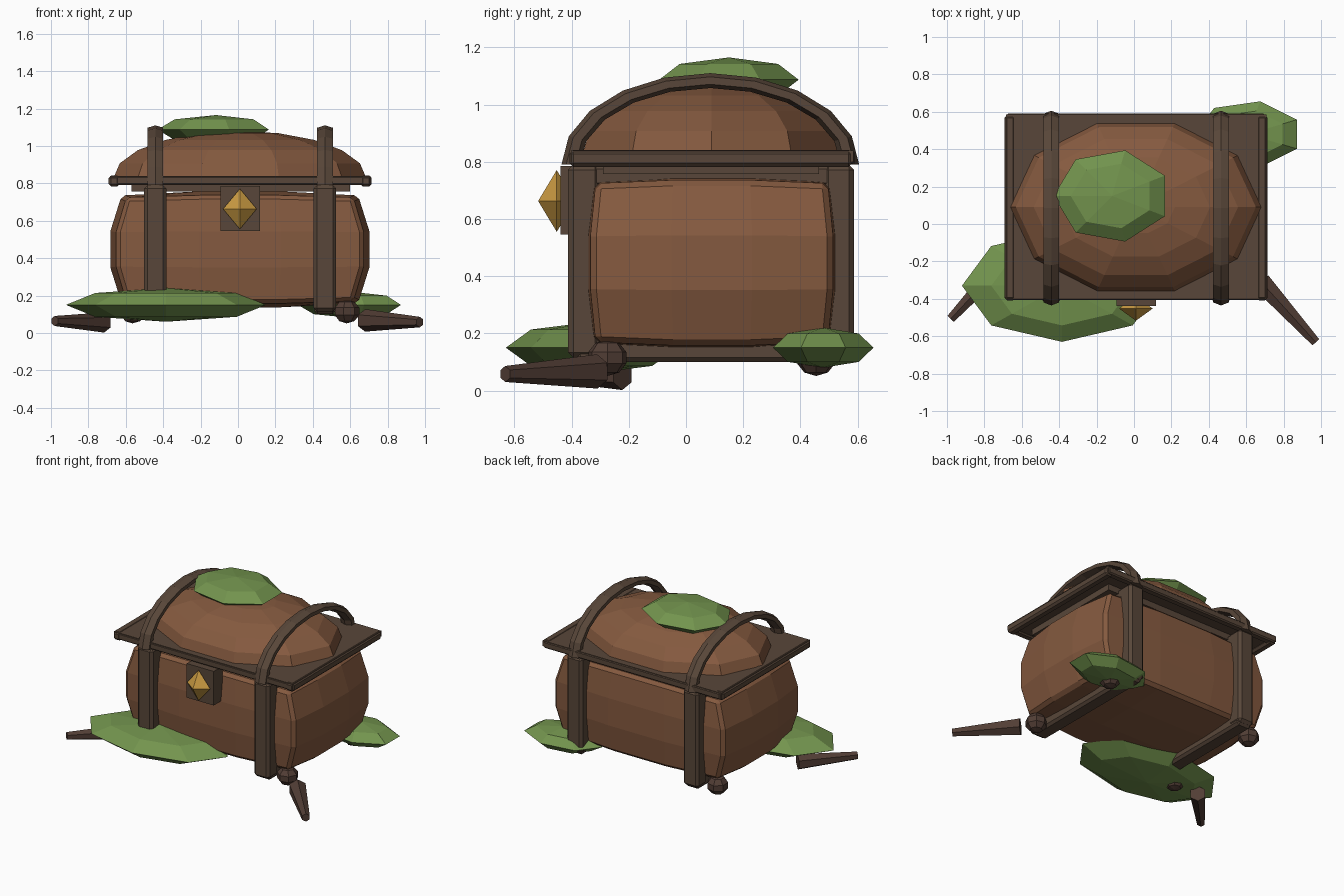
import bpy, bmesh, math
from mathutils import Vector

if "Cube" in bpy.data.objects:
    bpy.data.objects.remove(bpy.data.objects["Cube"])


def material(name, color):
    m = bpy.data.materials.new(name)
    m.diffuse_color = (*color, 1)
    m.use_nodes = True
    m.node_tree.nodes["Principled BSDF"].inputs["Base Color"].default_value = m.diffuse_color
    return m


WOOD = material("warm_wood", (0.235, 0.102, 0.050))
DARK = material("dark_wood", (0.098, 0.062, 0.041))
ROOT = material("root_brown", (0.085, 0.048, 0.036))
MOSS = material("moss_green", (0.171, 0.296, 0.076))
GOLD = material("gold", (0.60, 0.33, 0.055))


def finish(name, bm, mat, bevel=0.0):
    bmesh.ops.recalc_face_normals(bm, faces=bm.faces)
    me = bpy.data.meshes.new(name)
    bm.to_mesh(me)
    bm.free()
    me.materials.append(mat)
    ob = bpy.data.objects.new(name, me)
    bpy.context.collection.objects.link(ob)
    if bevel:
        mod = ob.modifiers.new("bevel", 'BEVEL')
        mod.width = bevel
        mod.segments = 1
        mod.angle_limit = math.radians(40)
    return ob


def box(name, lo, hi, mat, bevel=0.0):
    bm = bmesh.new()
    bmesh.ops.create_cube(bm, size=1)
    for v in bm.verts:
        v.co = [lo[i] + (v.co[i] + 0.5) * (hi[i] - lo[i]) for i in range(3)]
    return finish(name, bm, mat, bevel)


def blob(name, c, r, seg, rings, mat, phase=0.0, half=False):
    """Faceted ellipsoid, optionally only the upper half."""
    bm = bmesh.new()
    top = bm.verts.new((c[0], c[1], c[2] + r[2]))
    loops = []
    last = rings // 2 if half else rings - 1
    for i in range(1, last + 1):
        t = math.pi * i / rings
        loops.append([bm.verts.new((
            c[0] + r[0] * math.sin(t) * math.cos(phase + math.tau * k / seg),
            c[1] + r[1] * math.sin(t) * math.sin(phase + math.tau * k / seg),
            c[2] + r[2] * math.cos(t))) for k in range(seg)])
    for k in range(seg):
        n = (k + 1) % seg
        bm.faces.new((top, loops[0][k], loops[0][n]))
        for a, b in zip(loops, loops[1:]):
            bm.faces.new((a[k], b[k], b[n], a[n]))
    if half:
        bm.faces.new(loops[-1])
    else:
        bot = bm.verts.new((c[0], c[1], c[2] - r[2]))
        for k in range(seg):
            bm.faces.new((bot, loops[-1][(k + 1) % seg], loops[-1][k]))
    return finish(name, bm, mat)


def taper(name, a, b, r1, r2, mat, sides=6):
    """Tapered prism between two points."""
    a, b = Vector(a), Vector(b)
    bm = bmesh.new()
    bmesh.ops.create_cone(bm, cap_ends=True, segments=sides,
                          radius1=r1, radius2=r2, depth=(b - a).length)
    q = (b - a).to_track_quat('Z', 'Y')
    for v in bm.verts:
        v.co = q @ v.co + (a + b) / 2
    return finish(name, bm, mat)


# Bulging chest body: a 3x3x3 gridded block swollen on every face
bm = bmesh.new()
bmesh.ops.create_cube(bm, size=2)
bmesh.ops.subdivide_edges(bm, edges=bm.edges[:], cuts=2, use_grid_fill=True)
for v in bm.verts:
    u, w, h = v.co
    bu, bw, bh = ((1 - t * t) * 9 / 8 for t in (u, w, h))
    v.co = (0.01 + 0.605 * u * (1 + 0.045 * bw + 0.09 * bh + 0.01 * bw * bh),
            0.09 + 0.405 * w * (1 + 0.045 * bu + 0.045 * bh + 0.015 * bu * bh),
            0.447 + 0.277 * h * (1 + 0.04 * bu + 0.04 * bw + 0.04 * bu * bw))
finish("chest_body", bm, WOOD, 0.02)

# Lid: rim plate with edge bars, a thin inner lip and a faceted dome
box("lid_lip", (-0.57, -0.29, 0.757), (0.60, 0.465, 0.80), DARK)
box("lid_plate", (-0.685, -0.402, 0.80), (0.708, 0.585, 0.839), DARK)
for side, x in (("left", -0.662), ("right", 0.685)):
    box("rim_end_" + side, (x - 0.03, -0.408, 0.782), (x + 0.03, 0.582, 0.842), DARK, 0.014)
for side, y in (("front", -0.38), ("back", 0.565)):
    box("rim_bar_" + side, (-0.68, y - 0.025, 0.79), (0.70, y + 0.025, 0.838), DARK, 0.008)
blob("lid_dome", (0.01, 0.09, 0.83), (0.675, 0.473, 0.25), 10, 10, WOOD, half=True)

# Straps: a ring of posts and bars round the body, and a six-sided arch over the lid
SECTION = ((0, 0.026), (0.042, 0.013), (0.042, -0.013),
           (0, -0.026), (-0.042, -0.013), (-0.042, 0.013))
for side, x in (("left", -0.442), ("right", 0.465)):
    box("front_post_" + side, (x - 0.06, -0.412, 0.115), (x + 0.06, -0.30, 0.79), DARK, 0.018)
    box("back_post_" + side, (x - 0.06, 0.48, 0.115), (x + 0.06, 0.588, 0.79), DARK, 0.018)
    box("bottom_bar_" + side, (x - 0.055, -0.385, 0.10), (x + 0.055, 0.57, 0.19), DARK, 0.016)
    box("top_bar_" + side, (x - 0.055, -0.385, 0.71), (x + 0.055, 0.57, 0.79), DARK, 0.016)
    bm = bmesh.new()
    loops = []
    for i in range(11):
        t = math.pi * i / 10
        loops.append([bm.verts.new((x + dx,
                                    0.085 + (0.488 + 1.25 * dr) * math.cos(t),
                                    0.79 + (0.294 + dr) * math.sin(t)))
                      for dx, dr in SECTION])
    for a, b in zip(loops, loops[1:]):
        for k in range(6):
            n = (k + 1) % 6
            bm.faces.new((a[k], b[k], b[n], a[n]))
    bm.faces.new(loops[0])
    bm.faces.new(loops[-1])
    finish("strap_arch_" + side, bm, DARK)

# Lock plate and gold gem
box("lock_plate", (-0.093, -0.438, 0.545), (0.117, -0.34, 0.785), DARK)
blob("lock_gem", (0.01, -0.452, 0.663), (0.09, 0.065, 0.108), 4, 2, GOLD)

# Knobby feet
for side, x in (("left", -0.565), ("right", 0.58)):
    for end, y in (("front", -0.275), ("back", 0.455)):
        blob("foot_%s_%s" % (end, side), (x, y, 0.115), (0.072, 0.072, 0.064), 7, 5, ROOT)

# Roots splaying out at the front
taper("root_right", (0.68, -0.31, 0.067), (0.972, -0.632, 0.058), 0.06, 0.028, ROOT)
taper("root_left", (-0.715, -0.222, 0.056), (-0.98, -0.507, 0.064), 0.054, 0.027, ROOT)

# Moss clumps
blob("moss_top", (-0.117, 0.15, 1.087), (0.313, 0.25, 0.078), 7, 4, MOSS, math.pi)
blob("moss_front", (-0.385, -0.33, 0.15), (0.535, 0.30, 0.09), 8, 4, MOSS)
blob("moss_back", (0.61, 0.48, 0.15), (0.29, 0.18, 0.07), 7, 4, MOSS, math.pi)
